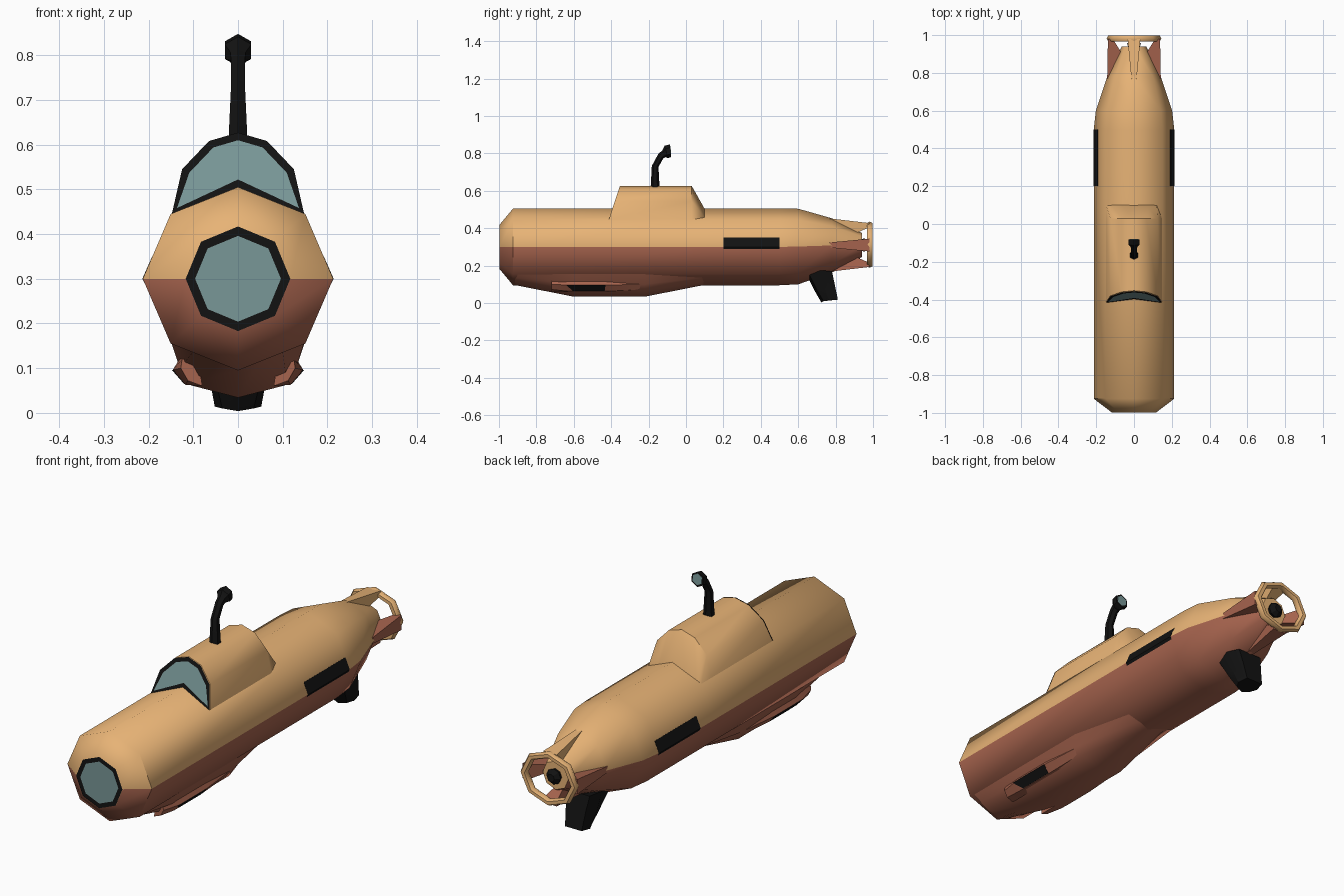
import bpy, bmesh, math
from mathutils import Vector, Matrix

if "Cube" in bpy.data.objects:
    bpy.data.objects.remove(bpy.data.objects["Cube"])


def material(name, rgb):
    m = bpy.data.materials.new(name)
    m.diffuse_color = (*rgb, 1)
    m.use_nodes = True
    m.node_tree.nodes["Principled BSDF"].inputs["Base Color"].default_value = m.diffuse_color
    return m


TAN = material("tan", (0.80, 0.45, 0.18))
BRICK = material("brick", (0.38, 0.125, 0.075))
BLACK = material("black", (0.006, 0.006, 0.006))
GLASS = material("glass", (0.19, 0.31, 0.31))


def finish(bm, name, mats, angle=50):
    bmesh.ops.recalc_face_normals(bm, faces=bm.faces[:])
    me = bpy.data.meshes.new(name)
    bm.to_mesh(me)
    bm.free()
    for m in mats:
        me.materials.append(m)
    ob = bpy.data.objects.new(name, me)
    bpy.context.collection.objects.link(ob)
    bpy.ops.object.select_all(action='DESELECT')
    ob.select_set(True)
    bpy.context.view_layer.objects.active = ob
    if angle:
        bpy.ops.object.shade_smooth_by_angle(angle=math.radians(angle))
    return ob


def loft(name, rings, mats, mat_of=lambda j: 0, angle=50):
    """Skin closed rings of points and cap both ends."""
    bm = bmesh.new()
    vs = [[bm.verts.new(p) for p in r] for r in rings]
    n = len(rings[0])
    for a, b in zip(vs, vs[1:]):
        for j in range(n):
            k = (j + 1) % n
            bm.faces.new((a[j], a[k], b[k], b[j])).material_index = mat_of(j)
    bm.faces.new(vs[0])
    bm.faces.new(vs[-1])
    return finish(bm, name, mats, angle)


def window(name, pts, t):
    """Black frame with an inset glass pane."""
    bm = bmesh.new()
    f = bm.faces.new([bm.verts.new(p) for p in pts])
    f.normal_update()
    if f.normal.y > 0:
        f.normal_flip()
    bmesh.ops.inset_individual(bm, faces=[f], thickness=t)
    f.material_index = 1
    me = bpy.data.meshes.new(name)
    bm.to_mesh(me)
    bm.free()
    me.materials.append(BLACK)
    me.materials.append(GLASS)
    ob = bpy.data.objects.new(name, me)
    bpy.context.collection.objects.link(ob)


def octa(y, rx, rz, zc):
    return [(rx * math.cos(k * math.pi / 4), y, zc + rz * math.sin(k * math.pi / 4))
            for k in range(8)]


def mirrored(half):
    """Half outline running from side to centre -> full outline."""
    return half + [(-x, y, z) for x, y, z in reversed(half[:-1])]


# Hull: tan above the waterline, brick below
hull = [(-0.998, .117, .117, .3), (-.925, .213, .205, .3), (.1, .213, .205, .3),
        (.5, .213, .205, .3), (.6, .202, .202, .302), (.78, .142, .145, .308),
        (.94, .065, .065, .31)]
loft("hull", [octa(*h) for h in hull], [TAN, BRICK], lambda j: int(j > 3))
window("nose_window", octa(-1.0, .117, .117, .3), .021)

# Belly bulge
flush = [(.148, .157), (.1, .137), (.05, .116), (0, .097)]
deep = [(.15, .16), (.13, .1), (.11, .063), (0, .034)]
loft("belly", [mirrored([(x, y, z) for x, z in sec]) for y, sec in
               ((-.92, flush), (-.6, deep), (-.22, deep), (.1, flush))], [BRICK])


# Conning tower with raked front
def rake(z):
    return -.413 + (z - .445) * .33


tower = [(.148, .445), (.125, .545), (.065, .608), (0, .627)]
low = [(.148, .445), (.12, .456), (.065, .479), (0, .503)]
loft("conning_tower", [
    mirrored([(x, rake(z), z) for x, z in tower]),
    mirrored([(x, .03, z) for x, z in tower]),
    mirrored([(x, .1, z) for x, z in low])], [TAN])
window("tower_window", mirrored([(x, rake(z) - .004, z) for x, z in tower])
       + [(0, rake(.505) - .004, .505)], .018)

for s, side in ((1, "right"), (-1, "left")):
    # Side panels wrapped around the waterline
    sec = [(.17, .35), (.192, .35), (.214, .3), (.192, .257), (.17, .257)]
    loft(f"side_panel_{side}", [[(s * x, y, z) for x, z in sec] for y in (.2, .5)],
         [BLACK], angle=30)
    # Lower pods
    pod = [(.09, .13), (.128, .125), (.146, .096), (.118, .063), (.08, .06)]
    small = [(.09, .13), (.125, .12), (.128, .1), (.112, .072), (.08, .06)]
    loft(f"pod_{side}", [[(s * x, y, z) for x, z in sec] for y, sec in
                         ((-.72, small), (-.63, pod), (-.43, pod), (-.22, small))],
         [BRICK], angle=30)
    # Pod vents
    loft(f"pod_vent_{side}", [[(s * x, y0, .096), (s * (x - .028), y1, .064)] +
                              [(s * (x - .038), y1, .068), (s * (x - .01), y0, .096)]
                              for x, y0, y1 in ((.148, -.64, -.605), (.148, -.43, -.435))],
         [BLACK], angle=30)

# Periscope: six-sided tapered tube bent backwards
path = [(-.165, .6, .025, 90), (-.165, .73, .018, 80), (-.135, .785, .018, 45),
        (-.118, .798, .02, 25), (-.105, .808, .034, 15), (-.083, .814, .034, 5)]


def scope_ring(y, z, r, pitch):
    a = math.radians(pitch)
    up = Vector((0, -math.sin(a), math.cos(a)))
    return [Vector((0, y, z)) + r * (Vector((1, 0, 0)) * math.sin(k * math.pi / 3)
            + up * math.cos(k * math.pi / 3)) for k in range(6)]


loft("periscope", [scope_ring(*p) for p in path], [BLACK], angle=30)
lens = scope_ring(-.081, .814, .026, 5)
loft("periscope_lens", [scope_ring(-.09, .814, .026, 5), lens], [GLASS], angle=30)

# Tail ring
bm = bmesh.new()
ring = []
for k in range(8):
    a = k * math.pi / 4
    ring.append([bm.verts.new(((.127 + .018 * math.cos(b)) * math.cos(a),
                               .982 + .018 * math.sin(b),
                               .312 + .85 * (.127 + .018 * math.cos(b)) * math.sin(a)))
                 for b in (i * math.pi / 3 for i in range(6))])
for k in range(8):
    p, q = ring[k], ring[(k + 1) % 8]
    for i in range(6):
        bm.faces.new((p[i], p[(i + 1) % 6], q[(i + 1) % 6], q[i]))
finish(bm, "tail_ring", [TAN], 62)

# Struts joining hull and tail ring: radial plates, wider at the ring
for k, (name, mat) in enumerate((("right", BRICK), ("top", TAN), ("left", BRICK), ("bottom", BRICK))):
    f = .85 if k % 2 else 1
    outline = [(.12, .74, .012), (.142, .77, .014), (.138 * f, .98, .034),
               (.112 * f, .98, .034), (.05, .88, .012)]
    rot = Matrix.Rotation(-k * math.pi / 2, 3, 'Y')
    loft(f"strut_{name}", [[rot @ Vector((r, y, s * w)) + Vector((0, 0, .31))
                            for r, y, w in outline] for s in (-1, 1)], [mat], angle=30)

# Propeller hub
loft("propeller_hub", [octa(.92, .025, .025, .31), octa(.955, .036, .036, .31),
                       octa(.975, .018, .018, .31)], [BLACK], angle=30)

# Rudder under the tail, swept back
root = [(.07, .66, .15), (.08, .72, .175), (.06, .78, .17)]
tip = [(.035, .735, .01), (.052, .765, .014), (.042, .812, .018)]
mid = [(.05, .70, .07), (.066, .735, .09), (.05, .795, .1)]


def fin_ring(half, zc):
    return [(0, half[0][1] - .012, half[0][2] - zc)] + half + \
           [(-x, y, z) for x, y, z in reversed(half)]


loft("rudder", [fin_ring(root, .005), fin_ring(mid, .005), fin_ring(tip, .006)],
     [BLACK], angle=30)
